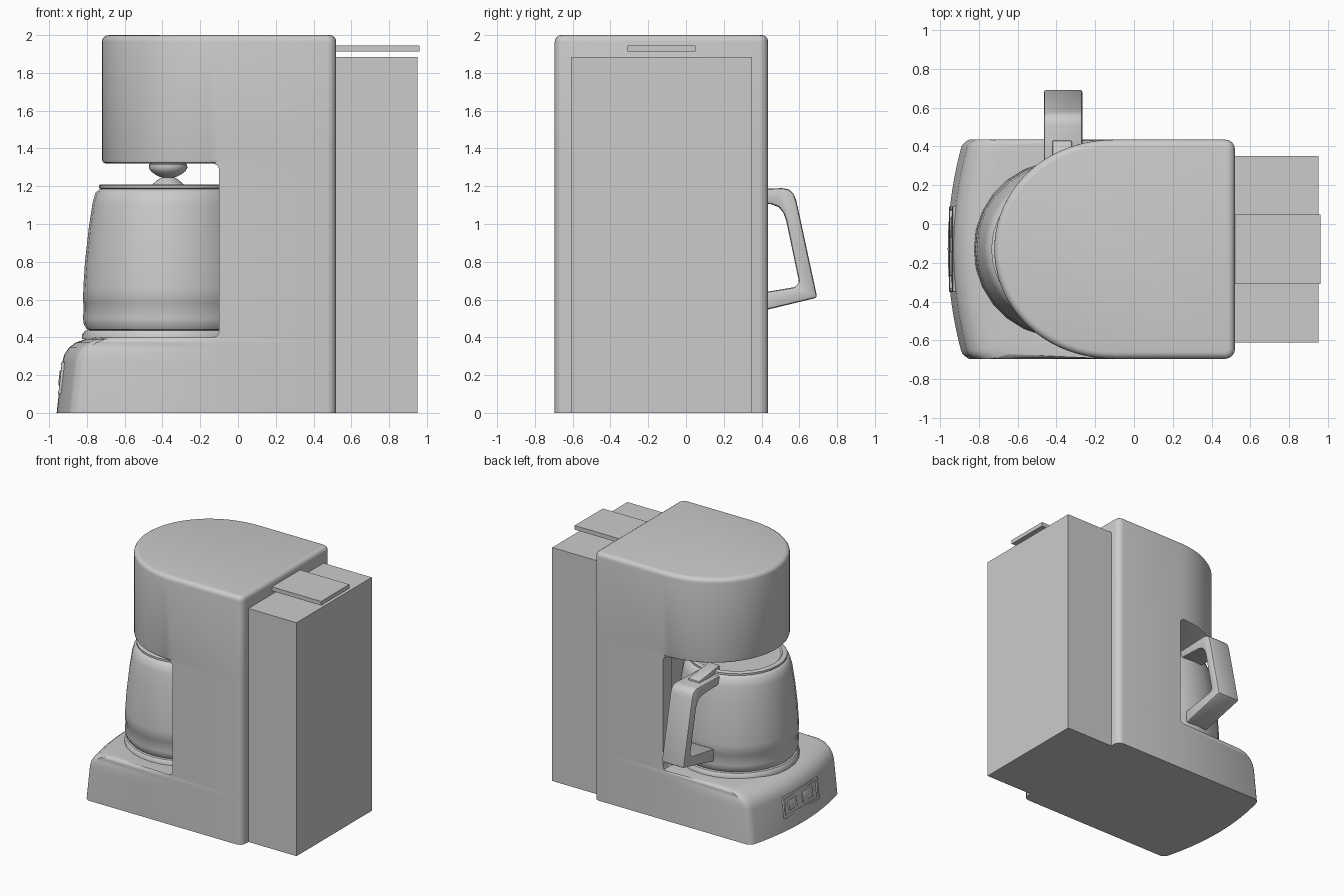
import bpy, bmesh, math

if "Cube" in bpy.data.objects:
    bpy.data.objects.remove(bpy.data.objects["Cube"])

CX, CY = -0.37, -0.13      # carafe axis
H = 0.565                  # half depth of the body


def finish(name, bm, angle=40, bevel=0, segs=2):
    bmesh.ops.remove_doubles(bm, verts=bm.verts, dist=1e-4)
    bmesh.ops.recalc_face_normals(bm, faces=bm.faces)
    me = bpy.data.meshes.new(name)
    bm.to_mesh(me)
    bm.free()
    ob = bpy.data.objects.new(name, me)
    bpy.context.collection.objects.link(ob)
    bpy.ops.object.select_all(action='DESELECT')
    ob.select_set(True)
    bpy.context.view_layer.objects.active = ob
    if bevel:
        m = ob.modifiers.new("bevel", 'BEVEL')
        m.width, m.segments, m.limit_method = bevel, segs, 'ANGLE'
        bpy.ops.object.modifier_apply(modifier=m.name)
    bpy.ops.object.shade_smooth_by_angle(angle=math.radians(angle))
    return ob


def loft(name, rings, **kw):
    bm = bmesh.new()
    rows = [[bm.verts.new(p) for p in r] for r in rings]
    n = len(rows[0])
    for a, b in zip(rows, rows[1:]):
        for i in range(n):
            j = (i + 1) % n
            bm.faces.new((a[i], a[j], b[j], b[i]))
    bm.faces.new(rows[0])
    bm.faces.new(rows[-1])
    return finish(name, bm, **kw)


def lathe(name, profile, n=28):
    rings = [[(CX + r * math.cos(2 * math.pi * i / n),
               CY + r * math.sin(2 * math.pi * i / n), z) for i in range(n)]
             for r, z in profile]
    return loft(name, rings)


def box(name, x, y, z, bevel=0):
    rings = [[(x[0], y[0], k), (x[1], y[0], k), (x[1], y[1], k), (x[0], y[1], k)] for k in z]
    return loft(name, rings, bevel=bevel)


def extrude_x(name, pts, x0, x1, bevel, segs=2):
    return loft(name, [[(x, y, z) for y, z in pts] for x in (x0, x1)], bevel=bevel, segs=segs)


# Body: stacked outlines (base, recessed column, rounded head)
def outline(kind, z, fx=-0.1, inset=0.0, xf=0.0, all_round=False, n=40):
    pts = []
    side = inset if all_round else 0
    for i in range(n + 1):
        t = -math.pi / 2 + math.pi * i / n
        s = math.sin(t)
        y = CY + (H - inset) * s
        if kind == 'base':
            x = xf + 0.08 * s * s + 0.03 * (max(0, abs(s) - 0.93) / 0.07) ** 2
        elif kind == 'head':
            x = fx - (fx + 0.72 - inset) * max(0, math.cos(t)) ** 0.97
        else:
            x = max(fx, CX + math.sqrt(max(0, 0.53 ** 2 - (y - CY) ** 2)))
        pts.append((x, y, z))
    pts.append((fx, CY + H - side, z))
    r = 0.05 - side
    for sy, a0 in ((1, 90), (-1, 0)):
        for k in range(5):
            a = math.radians(a0 - 22.5 * k)
            pts.append((0.47 + r * math.cos(a), CY + sy * (H - 0.05) + r * math.sin(a), z))
    pts.append((fx, CY - H + side, z))
    return pts


rings = [outline('base', z, fx, ins, xf) for z, xf, fx, ins in (
    (0, -0.96, -0.1, 0), (0.27, -0.93, -0.1, 0), (0.31, -0.919, -0.1, 0),
    (0.345, -0.895, -0.1, 0), (0.372, -0.86, -0.11, 0), (0.39, -0.81, -0.12, 0.006),
    (0.40, -0.76, -0.13, 0.025))]
rings += [outline('column', z, fx) for z, fx in (
    (0.40, -0.13), (0.409, -0.109), (0.43, -0.1), (1.29, -0.1), (1.311, -0.109), (1.32, -0.13))]
rings += [outline('head', z, fx, ins) for z, fx, ins in (
    (1.32, -0.13, 0.02), (1.326, -0.115, 0.006), (1.34, -0.1, 0))]
for k in range(5):
    a = math.radians(22.5 * k)
    rings.append(outline('head', 1.965 + 0.035 * math.sin(a),
                         inset=0.035 * (1 - math.cos(a)), all_round=True))
loft("machine_body", rings)

# Rear tank and the flat tab above it
box("rear_tank", (0.51, 0.95), (-0.61, 0.35), (0, 1.885))
box("rear_tab", (0.51, 0.96), (-0.31, 0.05), (1.912, 1.945))

# Warming plate, carafe, lid and drip spout
lathe("warming_plate", [(0.455, 0.39), (0.455, 0.415), (0.44, 0.435), (0.40, 0.44)])
lathe("carafe", [(0.40, 0.435), (0.43, 0.442), (0.447, 0.47), (0.45, 0.50), (0.447, 0.58),
                 (0.45, 0.585), (0.449, 0.66), (0.44, 0.80), (0.42, 0.98), (0.40, 1.11),
                 (0.385, 1.165), (0.36, 1.185), (0.34, 1.19)])
lathe("carafe_lid", [(0.355, 1.185), (0.366, 1.19), (0.366, 1.205), (0.355, 1.21),
                     (0.33, 1.21), (0.32, 1.2), (0.095, 1.2), (0.05, 1.238),
                     (0.03, 1.248), (0.01, 1.25)])
lathe("drip_spout", [(0.08, 1.33), (0.10, 1.315), (0.102, 1.297), (0.09, 1.278),
                     (0.065, 1.26), (0.04, 1.248), (0.01, 1.245)])

# Carafe handle and thumb lever
outer = [(0.22, 1.18), (0.51, 1.19), (0.545, 1.183), (0.57, 1.162), (0.585, 1.12), (0.695, 0.61)]
inner = [(0.30, 0.515), (0.30, 0.62), (0.57, 0.665), (0.592, 0.675), (0.597, 0.70),
         (0.53, 1.02), (0.515, 1.06), (0.49, 1.09), (0.45, 1.105), (0.22, 1.115)]
extrude_x("carafe_handle", outer + inner, -0.465, -0.265, 0.015)
extrude_x("thumb_lever", [(0.17, 1.19), (0.30, 1.175), (0.43, 1.175), (0.43, 1.2),
                          (0.30, 1.215), (0.17, 1.235)], -0.42, -0.32, 0.006)


# Control panel on the sloping front of the base
def panel_part(name, y, z, out, bevel):
    pts = [(y[0], z[0] - 0.185), (y[1], z[0] - 0.185), (y[1], z[1] - 0.185), (y[0], z[1] - 0.185)]
    ob = extrude_x(name, pts, -out, 0.03, bevel)
    ob.location = (-0.94, 0, 0.185)
    ob.rotation_euler = (0, math.radians(6.1), 0)


for nm, z in (("bottom", (0.10, 0.12)), ("top", (0.25, 0.27))):
    panel_part("panel_rim_" + nm, (-0.35, 0.09), z, 0.004, 0.003)
for nm, y in (("right", (-0.35, -0.33)), ("left", (0.07, 0.09))):
    panel_part("panel_rim_" + nm, y, (0.10, 0.27), 0.002, 0.003)
panel_part("power_button", (-0.27, -0.14), (0.145, 0.23), 0.008, 0.01)
panel_part("display", (-0.07, 0.03), (0.145, 0.225), 0.006, 0.004)
